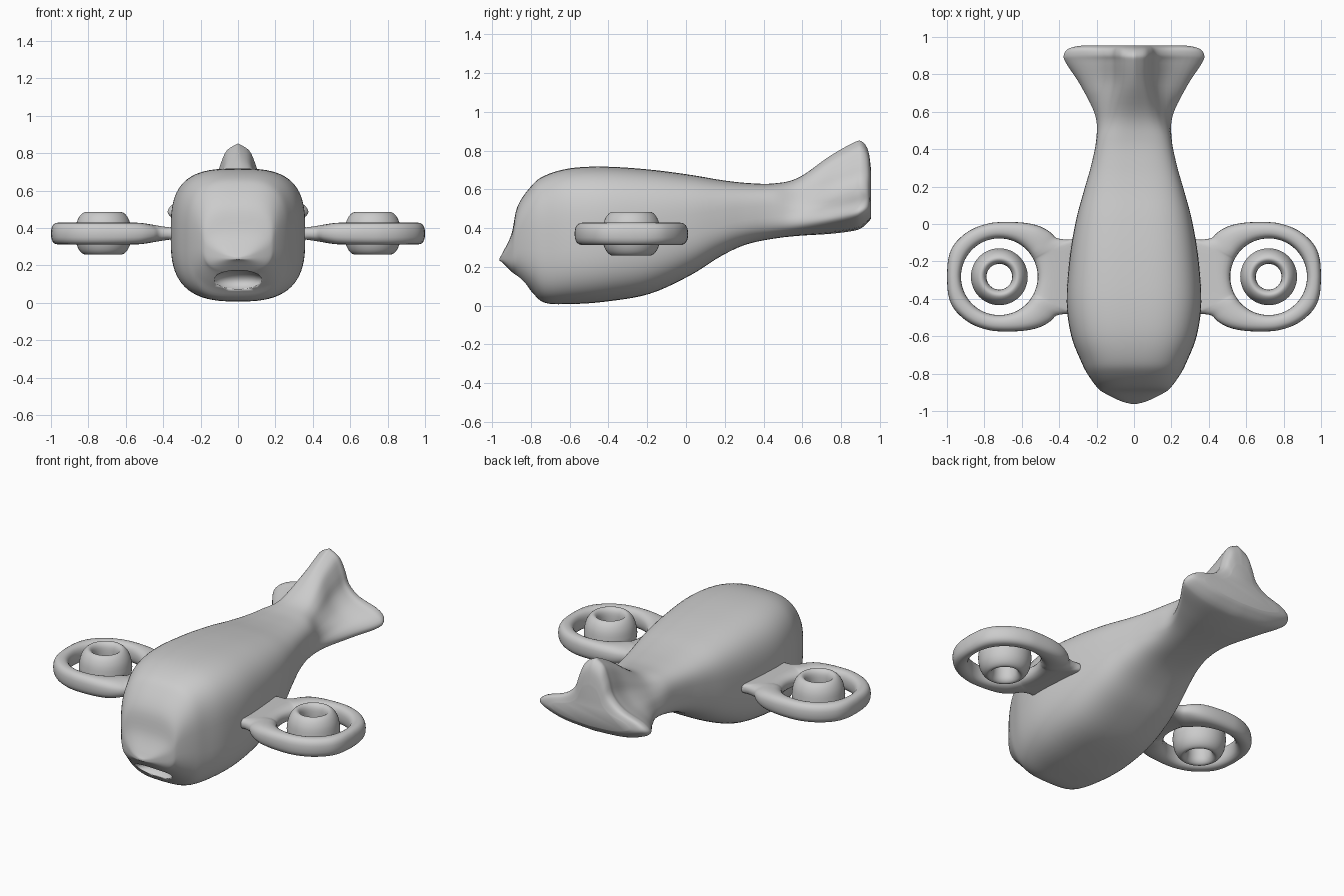
import bpy, bmesh, math

if "Cube" in bpy.data.objects:
    bpy.data.objects.remove(bpy.data.objects["Cube"])

def spline(pts, n):
    """Catmull-Rom curve through points of any dimension, n samples per span."""
    out = []
    for i in range(len(pts) - 1):
        p0, p1, p2 = pts[max(i - 1, 0)], pts[i], pts[i + 1]
        p3 = pts[min(i + 2, len(pts) - 1)]
        for k in range(n):
            t = k / n
            out.append(tuple(0.5 * (2 * b + (c - a) * t + (2 * a - 5 * b + 4 * c - d) * t * t
                                    + (3 * b - a - 3 * c + d) * t ** 3)
                             for a, b, c, d in zip(p0, p1, p2, p3)))
    return out + [tuple(pts[-1])]

def spow(v, e):
    return math.copysign(abs(v) ** e, v)

def loft(name, rings, closed=False):
    """Skin closed rings; closed joins last to first, otherwise the ends are capped."""
    bm = bmesh.new()
    vs = [[bm.verts.new(p) for p in r] for r in rings]
    m, n = len(vs), len(vs[0])
    for i in range(m if closed else m - 1):
        a, b = vs[i], vs[(i + 1) % m]
        for j in range(n):
            bm.faces.new((a[j], a[(j + 1) % n], b[(j + 1) % n], b[j]))
    if not closed:
        bm.faces.new(vs[0])
        bm.faces.new(vs[-1])
    bmesh.ops.recalc_face_normals(bm, faces=bm.faces)
    me = bpy.data.meshes.new(name)
    bm.to_mesh(me)
    bm.free()
    ob = bpy.data.objects.new(name, me)
    bpy.context.collection.objects.link(ob)
    me.polygons.foreach_set("use_smooth", [True] * len(me.polygons))
    return ob

# Body stations: y, half width, bottom z, top z, tail-shape blend
stations = [(-.962, .015, .232, .245, 0), (-.945, .075, .22, .275, 0), (-.90, .165, .175, .37, 0),
            (-.87, .2, .145, .51, 0), (-.80, .25, .075, .615, 0), (-.73, .285, .015, .67, 0),
            (-.60, .335, .008, .708, 0), (-.42, .36, .02, .717, 0), (-.19, .345, .06, .702, 0),
            (.02, .31, .155, .675, 0), (.18, .267, .255, .648, 0), (.31, .23, .315, .633, 0),
            (.45, .202, .345, .63, .05), (.58, .207, .36, .66, .4), (.74, .285, .37, .77, .85),
            (.86, .363, .385, .838, 1), (.905, .375, .40, .848, 1), (.94, .345, .43, .80, 1),
            (.955, .27, .45, .70, 1)]
# Half sections, bottom to top: tail with side fins and upright fin, and rounded-box hull
tail = spline([(0, .375), (.2, .39), (.33, .43), (.375, .47), (.33, .52), (.2, .57),
               (.125, .64), (.095, .73), (.06, .81), (0, .848)], 4)
tail = [(x / .375, (z - .375) / .473) for x, z in tail]
N = len(tail)
hull = []
for i in range(N):
    a = math.pi * (i / (N - 1) - .5)
    hull.append((spow(math.cos(a), .65) if 0 < i < N - 1 else 0, .5 + .5 * spow(math.sin(a), .65)))

rings = []
for y, w, zb, zt, b in spline(stations, 5):
    half = [(h[0] + (t[0] - h[0]) * b, h[1] + (t[1] - h[1]) * b) for h, t in zip(hull, tail)]
    mx = max(p[0] for p in half)
    half = [(x / mx * w, y, zb + z * (zt - zb)) for x, z in half]
    rings.append(half + [(-x, yy, z) for x, yy, z in half[-2:0:-1]])
body = loft("body", rings)

# Mouth scoop under the nose
bpy.ops.mesh.primitive_uv_sphere_add(segments=32, ring_count=20, location=(0, -.87, .115))
cutter = bpy.context.object
cutter.name = "mouth_cutter"
cutter.scale = (.135, .11, .06)
bpy.ops.object.shade_smooth()
cutter.hide_render = True
cutter.hide_set(True)
cut = body.modifiers.new("mouth", "BOOLEAN")
cut.operation = 'DIFFERENCE'
cut.object = cutter

CX, CY, CZ = .72, -.282, .37

def mirrored(ob):
    m = ob.modifiers.new("mirror", "MIRROR")
    m.use_axis = (True, False, False)
    m.use_clip = False

# Duct rings whose inner side stretches into a short wing root
outline = spline([(.28, 0), (.274, .09), (.25, .16), (.2, .217), (.14, .257), (.07, .282), (0, .292),
                  (-.12, .29), (-.21, .272), (-.27, .24), (-.305, .208), (-.36, .198), (-.42, .195),
                  (-.42, .1), (-.42, 0)], 4)
outline += [(x, -y) for x, y in outline[-2:0:-1]]
rings = []
for ox, oy in outline:
    R = math.hypot(ox, oy)
    cx, cy = ox / R, oy / R
    ring = []
    for k in range(24):
        a = 2 * math.pi * k / 24
        r = .205 + (R - .205) * (.5 + .5 * spow(math.cos(a), .85))
        s = min(max((r * cx + .37) / .2, 0), 1)
        h = .034 + .024 * s * s * (3 - 2 * s)
        ring.append((CX + r * cx, CY + r * cy, CZ + h * spow(math.sin(a), .8)))
    rings.append(ring)
mirrored(loft("duct_ring", rings, True))

# Hollow rounded hubs floating inside the ducts
prof = spline([(.152, .37), (.144, .425), (.125, .465), (.10, .484), (.08, .472), (.07, .44), (.069, .37),
               (.07, .30), (.08, .27), (.10, .258), (.125, .276), (.144, .315), (.152, .37)], 3)[:-1]
rings = [[(CX + r * math.cos(a), CY + r * math.sin(a), z) for r, z in prof]
         for a in (2 * math.pi * i / 48 for i in range(48))]
mirrored(loft("duct_hub", rings, True))
